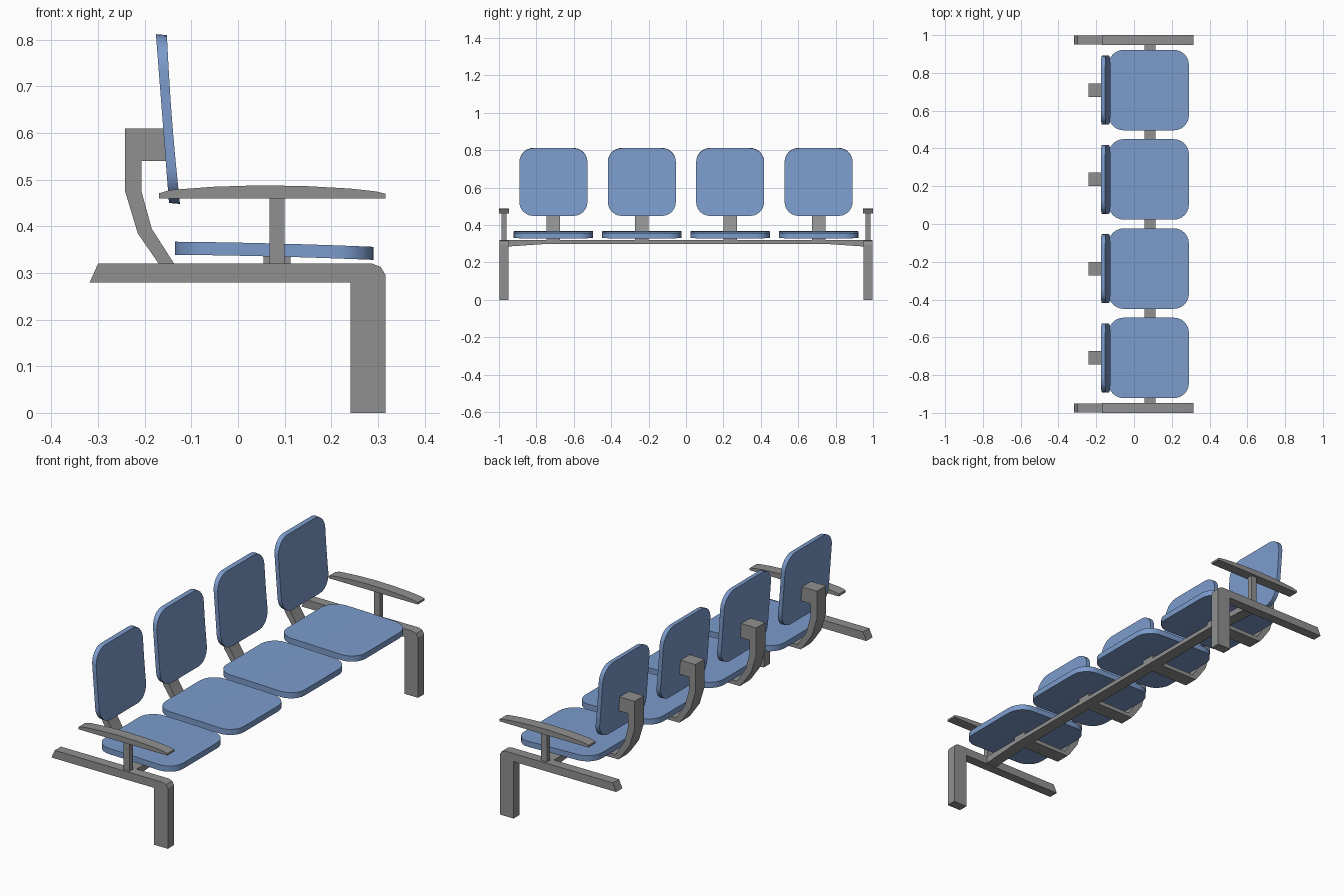
import bpy, bmesh, math

if "Cube" in bpy.data.objects:
    bpy.data.objects.remove(bpy.data.objects["Cube"])


def material(name, rgb):
    m = bpy.data.materials.new(name)
    m.diffuse_color = (*rgb, 1)
    m.use_nodes = True
    m.node_tree.nodes["Principled BSDF"].inputs["Base Color"].default_value = m.diffuse_color
    return m


BLUE = material("blue plastic", (0.20, 0.33, 0.60))
GREY = material("grey metal", (0.28, 0.28, 0.28))


def finish(bm, name, mat):
    bmesh.ops.recalc_face_normals(bm, faces=bm.faces)
    me = bpy.data.meshes.new(name)
    bm.to_mesh(me)
    bm.free()
    me.materials.append(mat)
    ob = bpy.data.objects.new(name, me)
    bpy.context.collection.objects.link(ob)
    bpy.ops.object.select_all(action='DESELECT')
    ob.select_set(True)
    bpy.context.view_layer.objects.active = ob
    bpy.ops.object.shade_smooth_by_angle(angle=math.radians(25))
    return ob


def prism(name, pts, y0, y1, mat=GREY):
    """Side profile in x/z extruded from y0 to y1."""
    bm = bmesh.new()
    face = bm.faces.new([bm.verts.new((x, y0, z)) for x, z in pts])
    ext = bmesh.ops.extrude_face_region(bm, geom=[face])["geom"]
    moved = [v for v in ext if isinstance(v, bmesh.types.BMVert)]
    bmesh.ops.translate(bm, verts=moved, vec=(0, y1 - y0, 0))
    return finish(bm, name, mat)


def box(name, x0, x1, y0, y1, z0, z1):
    return prism(name, [(x0, z0), (x1, z0), (x1, z1), (x0, z1)], y0, y1)


def panel(name, length, width, radius, place, yc):
    """Rounded-corner pad made of cross strips; place(t, side) gives x, z."""
    corner = [radius * (1 - math.cos(math.radians(a))) for a in range(0, 91, 15)]
    mid = [radius + (length - 2 * radius) * i / 6 for i in range(1, 6)]
    ts = corner + mid + [length - c for c in reversed(corner)]
    bm = bmesh.new()
    rings = []
    for t in ts:
        d = max(0, radius - min(t, length - t))
        w = width / 2 - radius + math.sqrt(max(0, radius ** 2 - d ** 2))
        ring = []
        for side, s in ((0, -1), (0, 1), (1, 1), (1, -1)):
            x, z = place(t, side)
            ring.append(bm.verts.new((x, yc + s * w, z)))
        rings.append(ring)
    for a, b in zip(rings, rings[1:]):
        for i in range(4):
            j = (i + 1) % 4
            bm.faces.new((a[i], a[j], b[j], b[i]))
    bm.faces.new(rings[0])
    bm.faces.new(rings[-1])
    return finish(bm, name, BLUE)


def seat_shape(t, side):
    # nearly level at the rear, dipping gently to the front edge
    u = t / 0.426
    return -0.135 + t, 0.339 + 0.028 * side - 0.004 * u - 0.007 * u * u


def back_shape(t, side):
    # leaning back, with a very slight hollow
    u = t / 0.362
    x = -0.148 - 0.028 * u - 0.003 * math.sin(math.pi * u) * (side == 1)
    return x + 0.0235 * side, 0.448 + t + 0.002 * (1 - side)


# four seats with their back, bracket and mount
BRACKET = [(-0.242, 0.61), (-0.155, 0.61), (-0.152, 0.54), (-0.207, 0.54),
           (-0.207, 0.475), (-0.185, 0.395), (-0.137, 0.32), (0.06, 0.32),
           (0.06, 0.30), (-0.153, 0.30), (-0.17, 0.32), (-0.215, 0.385),
           (-0.242, 0.475)]
for n, y in enumerate((-0.709, -0.236, 0.236, 0.709), 1):
    panel(f"seat_{n}", 0.426, 0.426, 0.08, seat_shape, y)
    panel(f"backrest_{n}", 0.362, 0.364, 0.075, back_shape, y)
    prism(f"back_bracket_{n}", BRACKET, y - 0.036, y + 0.036)
    box(f"seat_mount_{n}", 0.055, 0.113, y - 0.036, y + 0.036, 0.315, 0.345)

# cross beam, deeper toward the ends
bm = bmesh.new()
outline = [(-0.96, 0.32), (0.96, 0.32), (0.96, 0.284), (0.74, 0.299),
           (-0.74, 0.299), (-0.96, 0.284)]
f = bm.faces.new([bm.verts.new((0.055, y, z)) for y, z in outline])
ext = bmesh.ops.extrude_face_region(bm, geom=[f])["geom"]
bmesh.ops.translate(bm, verts=[v for v in ext if isinstance(v, bmesh.types.BMVert)],
                    vec=(0.058, 0, 0))
finish(bm, "cross_beam", GREY)

# end frames: foot leg with rail, armrest post and curved armrest
FRAME = [(-0.318, 0.28), (-0.30, 0.32), (0.288, 0.32), (0.306, 0.313),
         (0.316, 0.296), (0.316, 0), (0.241, 0), (0.241, 0.28)]
ARM = [(-0.169, 0.46), (-0.169, 0.471), (-0.145, 0.478), (-0.05, 0.485),
       (0.05, 0.488), (0.15, 0.486), (0.24, 0.481), (0.295, 0.475),
       (0.316, 0.47), (0.316, 0.46)]
for label, s in (("near", -1), ("far", 1)):
    prism(f"{label}_end_frame", FRAME, s * 0.949, s * 0.997)
    box(f"{label}_armrest_post", 0.068, 0.10, s * 0.96, s * 0.986, 0.315, 0.465)
    prism(f"{label}_armrest", ARM, s * 0.947, s * 1.0)
